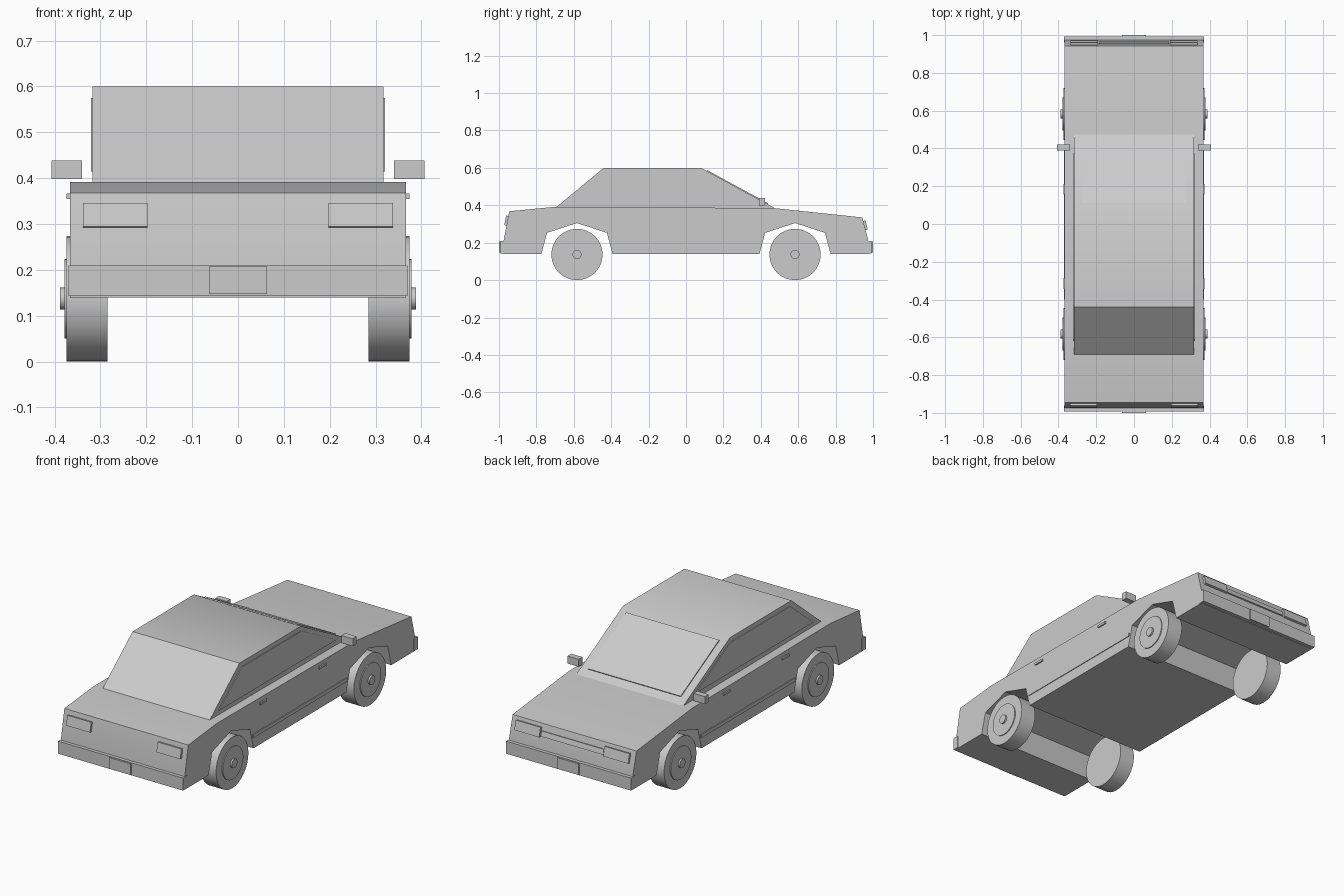
import bpy, bmesh, math
from mathutils import Matrix

if "Cube" in bpy.data.objects:
    bpy.data.objects.remove(bpy.data.objects["Cube"], do_unlink=True)

paint = bpy.data.materials.new("light grey")
paint.use_nodes = True
grey = (0.6, 0.6, 0.6, 1)
paint.diffuse_color = grey
paint.node_tree.nodes["Principled BSDF"].inputs["Base Color"].default_value = grey


def finish(name, bm):
    """Turn a bmesh into a named, painted object with sharp edges kept."""
    bmesh.ops.recalc_face_normals(bm, faces=bm.faces)
    mesh = bpy.data.meshes.new(name)
    bm.to_mesh(mesh)
    bm.free()
    obj = bpy.data.objects.new(name, mesh)
    bpy.context.collection.objects.link(obj)
    mesh.materials.append(paint)
    bpy.ops.object.select_all(action='DESELECT')
    obj.select_set(True)
    bpy.context.view_layer.objects.active = obj
    bpy.ops.object.shade_smooth_by_angle(angle=math.radians(30))
    return obj


def extrude_profile(name, points, x0, x1):
    """Extrude a (y, z) outline sideways from x0 to x1."""
    bm = bmesh.new()
    face = bm.faces.new([bm.verts.new((x0, y, z)) for y, z in points])
    result = bmesh.ops.extrude_face_region(bm, geom=[face])
    verts = [v for v in result["geom"] if isinstance(v, bmesh.types.BMVert)]
    bmesh.ops.translate(bm, verts=verts, vec=(x1 - x0, 0, 0))
    return finish(name, bm)


def box(name, x, y, z):
    return extrude_profile(name, [(y[0], z[0]), (y[1], z[0]), (y[1], z[1]), (y[0], z[1])], *x)


def disc(name, radius, x0, x1, y, z):
    bm = bmesh.new()
    bmesh.ops.create_cone(bm, cap_ends=True, segments=32, radius1=radius, radius2=radius,
                          depth=abs(x1 - x0),
                          matrix=Matrix.Translation(((x0 + x1) / 2, y, z))
                          @ Matrix.Rotation(math.pi / 2, 4, 'Y'))
    return finish(name, bm)


def slab(name, x, start, end, depth):
    """Thin plate lying on the slope from start to end, raised outward by depth."""
    dy, dz = end[0] - start[0], end[1] - start[1]
    length = math.hypot(dy, dz)
    ny, nz = -dz / length * depth, dy / length * depth
    points = [(start[0] - ny, start[1] - nz), (end[0] - ny, end[1] - nz),
              (end[0] + ny, end[1] + nz), (start[0] + ny, start[1] + nz)]
    return extrude_profile(name, points, *x)


WHEEL_Y, WHEEL_Z, FLOOR = 0.583, 0.137, 0.14


def arch(center):
    return [(center - 0.19, FLOOR), (center - 0.16, 0.253), (center, 0.305),
            (center + 0.16, 0.253), (center + 0.19, FLOOR)]


# Lower body with wheel arches
outline = [(-0.975, FLOOR)] + arch(-WHEEL_Y) + arch(WHEEL_Y) + [
    (0.975, FLOOR), (0.975, 0.21), (0.943, 0.335), (0.47, 0.385),
    (-0.70, 0.392), (-0.945, 0.368), (-0.975, 0.21)]
extrude_profile("body", outline, -0.367, 0.367)

# Cabin and windscreen
extrude_profile("cabin", [(-0.70, 0.385), (0.475, 0.385), (0.08, 0.6), (-0.44, 0.6)],
                -0.317, 0.317)
slab("windscreen", (-0.275, 0.275), (0.11, 0.584), (0.435, 0.407), 0.005)

# Bumpers and number plates
for end, s in (("rear", -1), ("front", 1)):
    box(end + "_bumper", (-0.37, 0.37), sorted((s * 0.96, s * 0.993)), (0.143, 0.21))
    box(end + "_plate", (-0.063, 0.063), sorted((s * 0.99, s)), (0.147, 0.207))

# Grille between the headlights
slab("grille", (-0.185, 0.185), (0.953, 0.30), (0.96, 0.273), 0.006)

for side, s in (("left", 1), ("right", -1)):
    def span(a, b):
        return sorted((s * a, s * b))

    # Lamps
    slab(side + "_headlight", span(0.19, 0.337), (0.95, 0.317), (0.962, 0.268), 0.01)
    slab(side + "_tail_light", span(0.197, 0.338), (-0.96, 0.292), (-0.95, 0.343), 0.012)

    # Side window, trim, mirror and door handles
    extrude_profile(side + "_window", [(-0.62, 0.415), (0.375, 0.415), (0.08, 0.575),
                                       (-0.425, 0.575)], *span(0.31, 0.321))
    box(side + "_trim", span(0.36, 0.371), (-0.4, 0.4), (0.198, 0.217))
    box(side + "_mirror", span(0.34, 0.407), (0.39, 0.422), (0.398, 0.438))
    for end, y in (("rear", -0.315), ("front", 0.185)):
        box(f"{side}_{end}_handle", span(0.36, 0.374), (y - 0.028, y + 0.028), (0.354, 0.366))

    # Wheels with rim and cap
    for end, y in (("rear", -WHEEL_Y), ("front", WHEEL_Y)):
        disc(f"{side}_{end}_tire", 0.137, s * 0.285, s * 0.374, y, WHEEL_Z)
        disc(f"{side}_{end}_rim", 0.087, s * 0.37, s * 0.379, y, WHEEL_Z)
        disc(f"{side}_{end}_cap", 0.024, s * 0.37, s * 0.388, y, WHEEL_Z)
